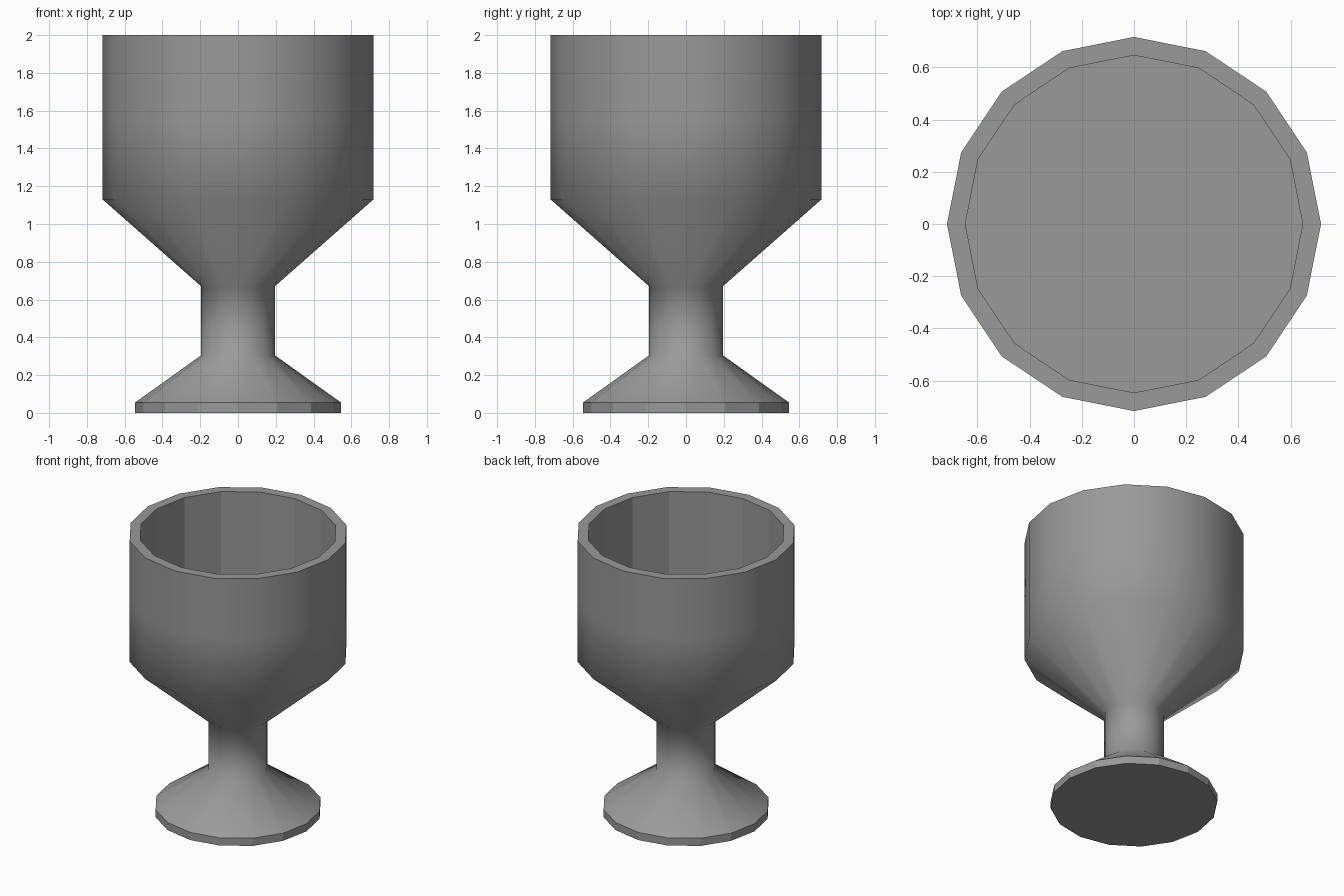
import bpy, bmesh
from math import pi, sin, cos

if "Cube" in bpy.data.objects:
    bpy.data.objects.remove(bpy.data.objects["Cube"])

SIDES = 16
# Profile (radius, height, smooth band above this point) from foot to cup floor
PROFILE = [
    (0.545, 0.0, False),    # foot edge
    (0.545, 0.055, True),   # foot slope
    (0.195, 0.305, True),   # stem
    (0.195, 0.67, True),    # bowl underside
    (0.717, 1.13, True),    # lower bowl wall
    (0.717, 1.57, True),    # upper bowl wall
    (0.717, 2.0, False),    # rim
    (0.647, 2.0, False),    # inner wall
    (0.647, 1.3, False),    # cup floor
]

bm = bmesh.new()
rings = [[bm.verts.new((r * cos(2 * pi * i / SIDES), r * sin(2 * pi * i / SIDES), z))
          for i in range(SIDES)] for r, z, _ in PROFILE]

# Bands between neighbouring rings
for k in range(len(rings) - 1):
    a, b = rings[k], rings[k + 1]
    for i in range(SIDES):
        j = (i + 1) % SIDES
        face = bm.faces.new((a[i], a[j], b[j], b[i]))
        face.smooth = PROFILE[k][2]

# Underside of foot and cup floor
bm.faces.new(rings[0][::-1])
bm.faces.new(rings[-1])

mesh = bpy.data.meshes.new("goblet")
bm.to_mesh(mesh)
bm.free()
goblet = bpy.data.objects.new("goblet", mesh)
bpy.context.collection.objects.link(goblet)

# Dark grey metal
grey = bpy.data.materials.new("dark_grey")
grey.diffuse_color = (0.32, 0.32, 0.32, 1)
grey.use_nodes = True
grey.node_tree.nodes["Principled BSDF"].inputs["Base Color"].default_value = grey.diffuse_color
mesh.materials.append(grey)
